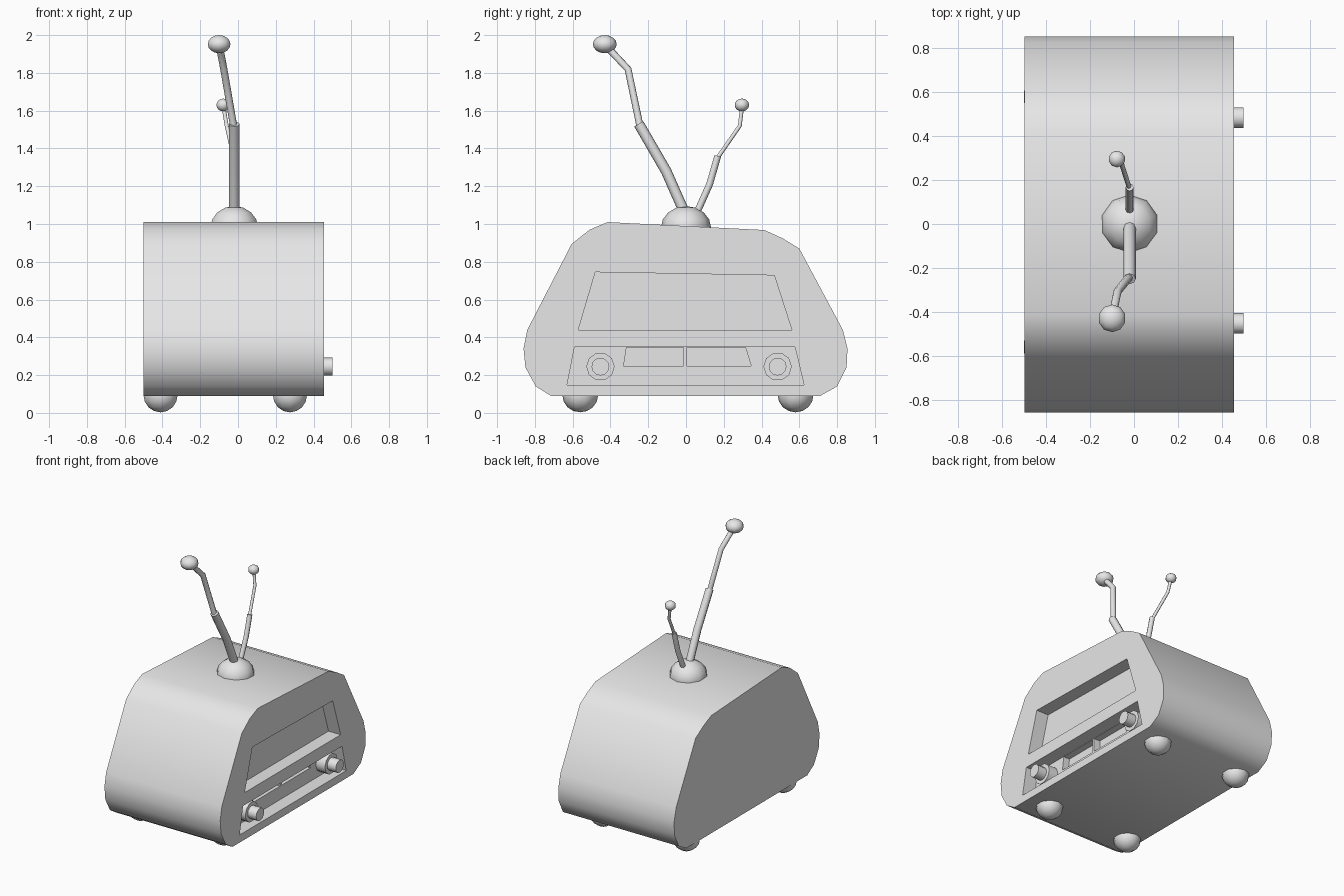
import bpy
import bmesh
import math
from mathutils import Matrix

cube = bpy.data.objects.get("Cube")
if cube:
    bpy.data.objects.remove(cube, do_unlink=True)

FRONT, BACK = 0.455, -0.5   # screen side and rear of the cabinet
FLOOR = 0.355               # depth of the main recesses
AXIS = -0.02                # x of the aerial

grey = bpy.data.materials.new("plain grey")
grey.use_nodes = True
grey.diffuse_color = (0.8, 0.8, 0.8, 1)
grey.node_tree.nodes["Principled BSDF"].inputs["Base Color"].default_value = (0.8, 0.8, 0.8, 1)


def select(ob):
    bpy.ops.object.select_all(action='DESELECT')
    ob.select_set(True)
    bpy.context.view_layer.objects.active = ob


def smooth(ob, angle=40):
    select(ob)
    bpy.ops.object.shade_smooth_by_angle(angle=math.radians(angle))


def finish(name, bm):
    bmesh.ops.recalc_face_normals(bm, faces=bm.faces)
    me = bpy.data.meshes.new(name)
    bm.to_mesh(me)
    bm.free()
    me.materials.append(grey)
    ob = bpy.data.objects.new(name, me)
    bpy.context.collection.objects.link(ob)
    return ob


def prism(name, profile, x0, x1):
    """Extrude a (y, z) outline along x."""
    bm = bmesh.new()
    face = bm.faces.new([bm.verts.new((x0, y, z)) for y, z in profile])
    ext = bmesh.ops.extrude_face_region(bm, geom=[face])["geom"]
    verts = [g for g in ext if isinstance(g, bmesh.types.BMVert)]
    bmesh.ops.translate(bm, verts=verts, vec=(x1 - x0, 0, 0))
    return finish(name, bm)


def ball(name, centre, radius, height, sides=10, rings=8):
    bm = bmesh.new()
    bmesh.ops.create_uvsphere(bm, u_segments=sides, v_segments=rings, radius=1,
                              matrix=Matrix.Translation(centre) @ Matrix.Diagonal((radius, radius, height, 1)))
    smooth(finish(name, bm), 60)


def disc(name, y, z, radius, x0, x1, sides):
    bm = bmesh.new()
    place = Matrix.Translation(((x0 + x1) / 2, y, z)) @ Matrix.Rotation(math.pi / 2, 4, 'Y')
    bmesh.ops.create_cone(bm, cap_ends=True, segments=sides, radius1=radius, radius2=radius,
                          depth=x1 - x0, matrix=place)
    smooth(finish(name, bm), 50)


def rod(name, points, radius):
    cu = bpy.data.curves.new(name, 'CURVE')
    cu.dimensions = '3D'
    cu.bevel_depth = radius
    cu.bevel_resolution = 2
    cu.use_fill_caps = True
    sp = cu.splines.new('POLY')
    sp.points.add(len(points) - 1)
    for p, co in zip(sp.points, points):
        p.co = (*co, 1)
    cu.materials.append(grey)
    ob = bpy.data.objects.new(name, cu)
    bpy.context.collection.objects.link(ob)
    select(ob)
    bpy.ops.object.convert(target='MESH')
    smooth(bpy.context.object, 50)


# Cabinet
outline = [(-0.415, 1.01), (-0.51, 0.97), (-0.605, 0.895), (-0.84, 0.44), (-0.86, 0.34),
           (-0.85, 0.24), (-0.795, 0.14), (-0.715, 0.09), (0.71, 0.09), (0.80, 0.14),
           (0.85, 0.24), (0.855, 0.34), (0.83, 0.44), (0.60, 0.87), (0.51, 0.925), (0.415, 0.968)]
cabinet = prism("cabinet", outline, BACK, FRONT)

# Screen, control panel and tuning window recesses
recesses = [
    ([(-0.48, 0.745), (0.467, 0.728), (0.56, 0.44), (-0.57, 0.44)], FLOOR, 0.6),
    ([(-0.59, 0.348), (0.577, 0.348), (0.625, 0.147), (-0.63, 0.147)], FLOOR, 0.6),
    ([(-0.315, 0.346), (0.315, 0.346), (0.345, 0.248), (-0.33, 0.248)], FLOOR - 0.05, FLOOR + 0.02),
]
for shape, x0, x1 in recesses:
    cutter = prism("recess_cutter", shape, x0, x1)
    cutter.hide_render = True
    select(cabinet)
    mod = cabinet.modifiers.new("recess", 'BOOLEAN')
    mod.operation = 'DIFFERENCE'
    mod.solver = 'EXACT'
    mod.object = cutter
    bpy.ops.object.modifier_apply(modifier=mod.name)
    bpy.data.objects.remove(cutter, do_unlink=True)
smooth(cabinet, 35)

# Tuning needle
prism("tuning_needle", [(-0.012, 0.346), (0.004, 0.346), (0.004, 0.248), (-0.012, 0.248)],
      FLOOR - 0.055, FLOOR)

# Knobs
for side, y in (("right", -0.453), ("left", 0.485)):
    disc(side + "_knob_ring", y, 0.245, 0.075, FLOOR - 0.01, 0.43, 10)
    disc(side + "_knob", y, 0.245, 0.047, 0.42, 0.5, 12)

# Feet
for x, end in ((-0.41, "rear"), (0.275, "screen")):
    for y, side in ((-0.56, "right"), (0.58, "left")):
        ball(f"{end}_{side}_foot", (x, y, 0.095), 0.095, 0.092)

# Aerial
ball("aerial_base", (AXIS, 0, 0.98), 0.133, 0.115)
rod("long_aerial_lower", [(AXIS, 0.01, 1.02), (AXIS, -0.105, 1.28), (AXIS, -0.25, 1.53)], 0.028)
rod("long_aerial_upper", [(AXIS, -0.24, 1.50), (-0.075, -0.307, 1.82), (-0.1, -0.43, 1.95)], 0.019)
ball("long_aerial_tip", (-0.1, -0.43, 1.952), 0.063, 0.048)
rod("short_aerial_lower", [(AXIS, 0.04, 1.02), (AXIS, 0.125, 1.21), (AXIS, 0.168, 1.36)], 0.018)
rod("short_aerial_upper", [(AXIS, 0.16, 1.34), (-0.06, 0.285, 1.52), (-0.078, 0.298, 1.63)], 0.011)
ball("short_aerial_tip", (-0.078, 0.296, 1.63), 0.038, 0.034)
